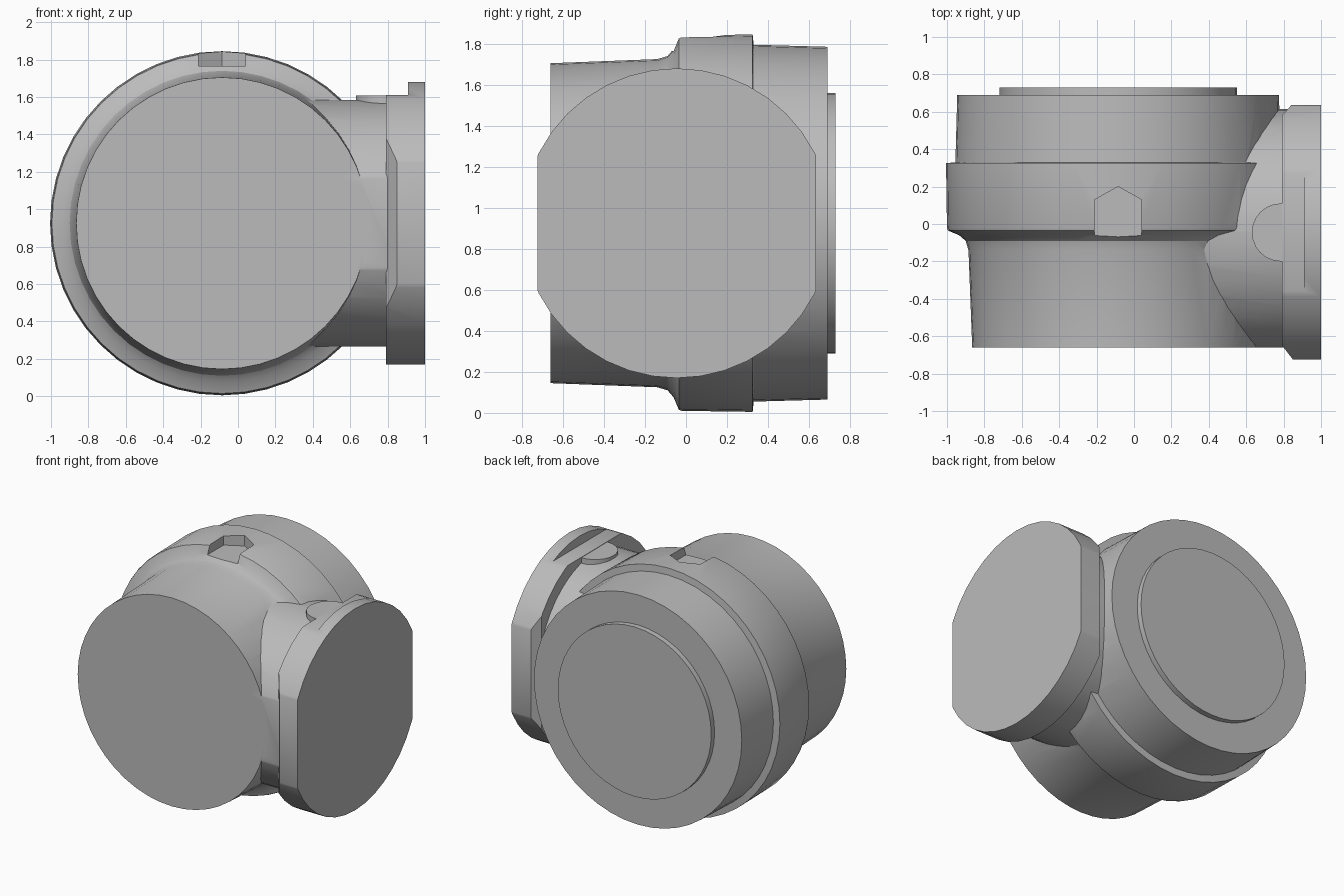
import bpy
import bmesh
import math
from mathutils import Matrix, Vector

if "Cube" in bpy.data.objects:
    bpy.data.objects.remove(bpy.data.objects["Cube"], do_unlink=True)

AXIS_X, AXIS_Z = -0.085, 0.925      # main barrel axis runs along y
PORT_Y = -0.045                     # side port axis runs along x

grey = bpy.data.materials.new("plain grey")
grey.use_nodes = True
grey.diffuse_color = (0.5, 0.5, 0.5, 1)
grey.node_tree.nodes["Principled BSDF"].inputs["Base Color"].default_value = (0.5, 0.5, 0.5, 1)


def finish(name, bm):
    bmesh.ops.recalc_face_normals(bm, faces=bm.faces)
    mesh = bpy.data.meshes.new(name)
    bm.to_mesh(mesh)
    bm.free()
    mesh.materials.append(grey)
    obj = bpy.data.objects.new(name, mesh)
    bpy.context.collection.objects.link(obj)
    return obj


def lathe(profile, matrix, sides):
    """Closed solid of (height, radius) rings around local z."""
    bm = bmesh.new()
    rings = []
    for h, r in profile:
        angles = [2 * math.pi * i / sides for i in range(sides)]
        rings.append([bm.verts.new((r * math.cos(a), r * math.sin(a), h)) for a in angles])
    for low, high in zip(rings, rings[1:]):
        for i in range(sides):
            j = (i + 1) % sides
            bm.faces.new((low[i], low[j], high[j], high[i]))
    bm.faces.new(rings[0])
    bm.faces.new(rings[-1])
    bm.transform(matrix)
    return bm


def prism(outline, z0, z1):
    """Vertical prism from an xy outline."""
    bm = bmesh.new()
    face = bm.faces.new([bm.verts.new((x, y, z0)) for x, y in outline])
    moved = bmesh.ops.extrude_face_region(bm, geom=[face])["geom"]
    verts = [v for v in moved if isinstance(v, bmesh.types.BMVert)]
    bmesh.ops.translate(bm, verts=verts, vec=(0, 0, z1 - z0))
    return bm


def slice_off(bm, point, normal):
    """Remove everything on the normal side and cap the cut."""
    geom = bm.verts[:] + bm.edges[:] + bm.faces[:]
    cut = bmesh.ops.bisect_plane(bm, geom=geom, plane_co=point, plane_no=normal, clear_outer=True)
    edges = [e for e in cut["geom_cut"] if isinstance(e, bmesh.types.BMEdge)]
    bmesh.ops.holes_fill(bm, edges=edges, sides=0)


def combine(obj, tool, operation):
    mod = obj.modifiers.new(operation.lower(), "BOOLEAN")
    mod.operation = operation
    mod.solver = "EXACT"
    mod.object = tool
    bpy.context.view_layer.objects.active = obj
    bpy.ops.object.modifier_apply(modifier=mod.name)
    bpy.data.objects.remove(tool, do_unlink=True)


along_y = Matrix.Translation((AXIS_X, 0, AXIS_Z)) @ Matrix.Rotation(-math.pi / 2, 4, "X")
along_x = Matrix.Translation((0, PORT_Y, AXIS_Z)) @ Matrix.Rotation(math.pi / 2, 4, "Y")

# Main barrel: front drum, flared collar, rear drum and raised back disc
barrel = finish("barrel", lathe([
    (-0.66, 0.78), (-0.14, 0.80), (-0.09, 0.815), (-0.06, 0.85), (-0.035, 0.91),
    (-0.02, 0.915), (0.325, 0.92), (0.33, 0.87), (0.69, 0.86), (0.69, 0.635), (0.73, 0.635),
], along_y, 48))

# Side neck, flattened flush with the barrel front
neck_bm = lathe([(0.1, 0.66), (0.85, 0.66)], along_x, 48)
slice_off(neck_bm, Vector((0, -0.66, 0)), Vector((0, -1, 0)))
combine(barrel, finish("neck", neck_bm), "UNION")

# Pointed key slot in the top of the collar
slot = [(-0.21, -0.3), (0.04, -0.3), (0.04, 0.13), (AXIS_X, 0.2), (-0.21, 0.13)]
combine(barrel, finish("slot_cutter", prism(slot, 1.765, 2)), "DIFFERENCE")

# Side flange with two flattened, chamfered edges
flange_bm = lathe([(0.79, 0.755), (1.0, 0.755)], along_x, 40)
for point, normal in [
    ((0, -0.725, 0), (0, -1, 0)),
    ((0, 0.635, 0), (0, 1, 0)),
    ((0.80, -0.66, 0), (-0.065, -0.05, 0)),
    ((0.80, 0.59, 0), (-0.045, 0.04, 0)),
]:
    slice_off(flange_bm, Vector(point), Vector(normal).normalized())
flange = finish("side_flange", flange_bm)

# Flat recess across the inner top of the flange
recess = [(0.6, -0.6), (0.91, -0.6), (0.91, 0.5), (0.6, 0.5)]
combine(flange, finish("recess_cutter", prism(recess, 1.61, 2)), "DIFFERENCE")

# Rounded tab leading into the recess
tab_matrix = Matrix.Translation((0.785, PORT_Y, 0))
tab = finish("rounded_tab", lathe([(1.4, 0.155), (1.607, 0.155)], tab_matrix, 24))

for obj in (barrel, flange, tab):
    bpy.ops.object.select_all(action="DESELECT")
    obj.select_set(True)
    bpy.context.view_layer.objects.active = obj
    bpy.ops.object.shade_smooth_by_angle(angle=math.radians(30))
